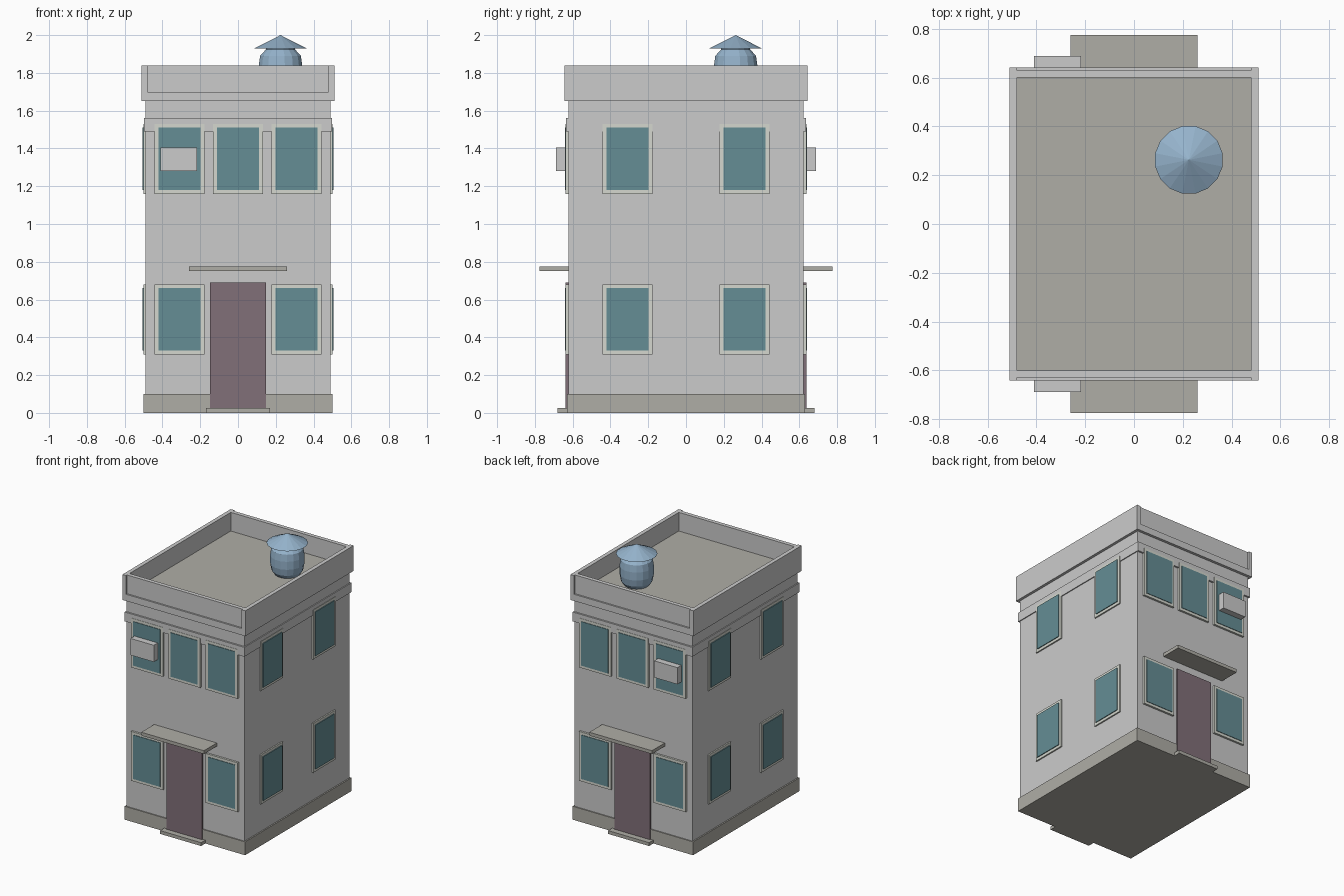
import bpy, bmesh, math

if "Cube" in bpy.data.objects:
    bpy.data.objects.remove(bpy.data.objects["Cube"])

def material(name, rgb):
    m = bpy.data.materials.new(name)
    m.diffuse_color = (*rgb, 1)
    m.use_nodes = True
    m.node_tree.nodes["Principled BSDF"].inputs["Base Color"].default_value = m.diffuse_color
    return m

GLASS = material("glass", (0.13, 0.27, 0.30))
FRAME = material("frame", (0.66, 0.68, 0.62))
DOOR = material("door", (0.22, 0.16, 0.19))
STONE = material("stone", (0.43, 0.42, 0.38))
METAL = material("metal", (0.30, 0.45, 0.60))
WHITE = material("white", (0.65, 0.65, 0.65))

def link(name, bm, mat):
    me = bpy.data.meshes.new(name)
    bmesh.ops.recalc_face_normals(bm, faces=bm.faces[:])
    bm.to_mesh(me)
    bm.free()
    ob = bpy.data.objects.new(name, me)
    bpy.context.collection.objects.link(ob)
    if mat:
        me.materials.append(mat)
    return ob

def box(name, x, y, z, mat=None):
    """Box from (min, max) ranges on each axis."""
    bm = bmesh.new()
    bmesh.ops.create_cube(bm, size=1)
    for v in bm.verts:
        v.co = [r[0] + (r[1] - r[0]) * (c + 0.5) for r, c in zip((x, y, z), v.co)]
    return link(name, bm, mat)

def both(v):
    return (-v, v)

def side(s, a, b):
    return tuple(sorted((s * a, s * b)))

def lathe(name, profile, centre, mat, sides=16):
    """Revolve an (r, z) profile; radius 0 makes a point."""
    bm = bmesh.new()
    rings = []
    for r, z in profile:
        n = 1 if r == 0 else sides
        rings.append([bm.verts.new((centre[0] + r * math.cos(2 * math.pi * (i + .5) / sides),
                                    centre[1] + r * math.sin(2 * math.pi * (i + .5) / sides), z))
                      for i in range(n)])
    for a, b in zip(rings, rings[1:]):
        for i in range(sides):
            j = (i + 1) % sides
            quad = [a[i % len(a)], a[j % len(a)], b[j % len(b)], b[i % len(b)]]
            bm.faces.new(list(dict.fromkeys(quad)))
    return link(name, bm, mat)

# Main masses
box("plinth", both(.50), both(.63), (0, .10), STONE)
box("walls", both(.49), both(.622), (.10, 1.65))
box("upper_band", both(.497), both(.635), (1.49, 1.56))
box("roof_floor", both(.48), both(.60), (1.65, 1.70), STONE)

# Parapet, with a shallow recess on the front and back
for s in (-1, 1):
    box("parapet_side", side(s, .48, .51), both(.642), (1.65, 1.84))
    box("parapet_end", both(.48), side(s, .60, .63), (1.65, 1.84))
    box("parapet_ledge", both(.48), side(s, .63, .642), (1.65, 1.70))

# Windows: frame plus glass pane, on all four walls
HALF, BORDER = .132, .02
def window(axis, s, c, z, wall):
    layers = (("window_frame", 0, wall + .002 if axis == "y" else wall, FRAME),
              ("window_glass", BORDER, wall + .006, GLASS))
    for name, inset, out, mat in layers:
        along = (c - HALF + inset, c + HALF - inset)
        depth = side(s, wall - .03, out)
        height = (z + inset, z + .37 - inset)
        x, y = (along, depth) if axis == "y" else (depth, along)
        box(name, x, y, height, mat)

for s in (-1, 1):
    for z in (.31, 1.16):
        for c in (-.31, .31):
            window("y", s, c, z, .635)
            window("x", s, c, z, .50)
    window("y", s, 0, 1.16, .635)

    # Door, step, canopy and air conditioner, same on front and back
    box("door", both(.147), side(s, .60, .637), (.02, .69), DOOR)
    box("step", both(.17), side(s, .60, .68), (0, .025), STONE)
    box("canopy", both(.26), side(s, .61, .775), (.75, .775), STONE)
    box("air_conditioner", (-.41, -.217), side(s, .62, .688), (1.28, 1.405), WHITE)

# Roof water tank with conical cap
lathe("water_tank", [(0, 1.70), (.085, 1.70), (.108, 1.73), (.117, 1.78), (.117, 1.84),
                     (.11, 1.89), (.078, 1.925), (.078, 1.94), (0, 1.94)], (.225, .263), METAL)
lathe("tank_cap", [(0, 1.93), (.141, 1.93), (0, 2.0)], (.225, .263), METAL)
